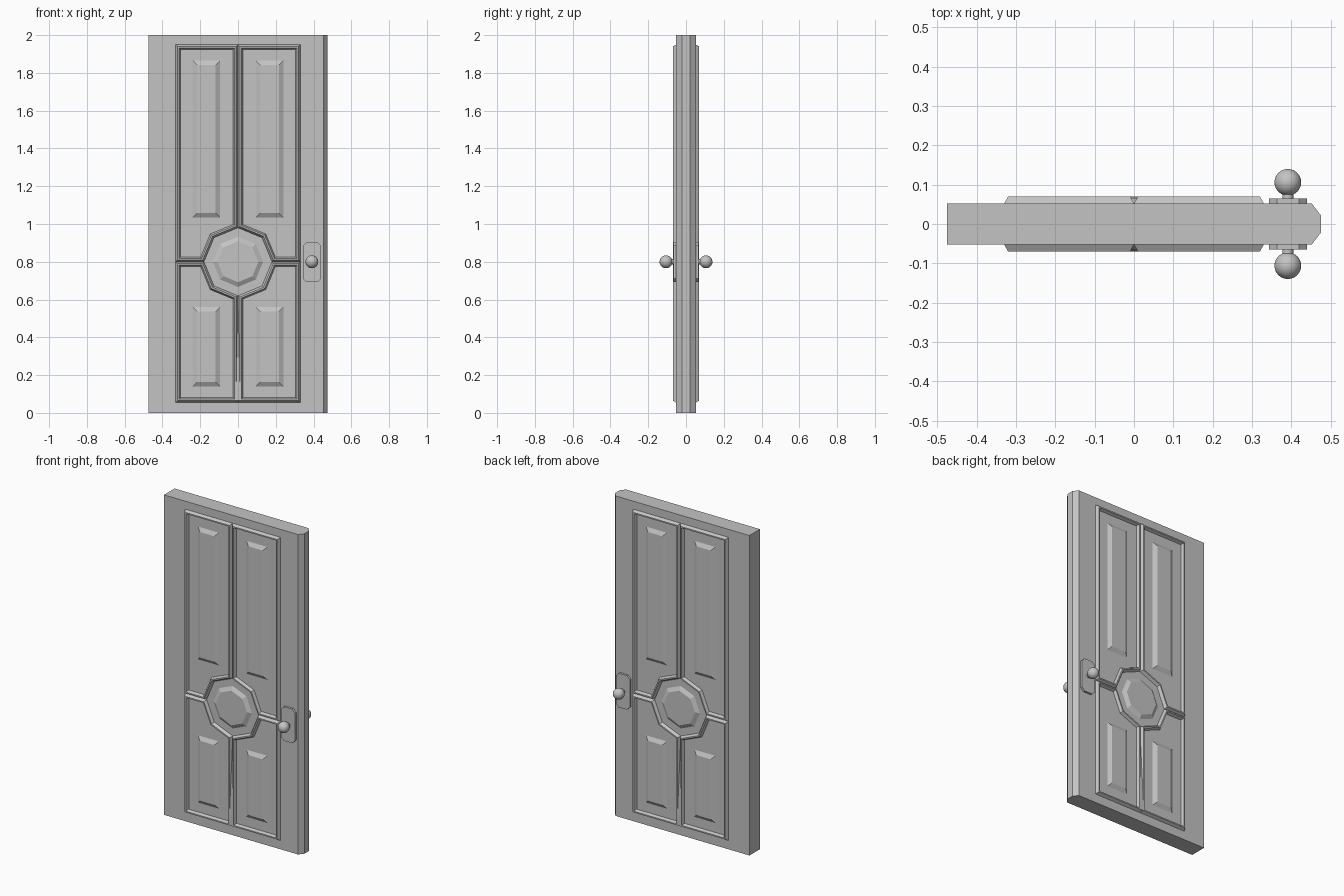
import bpy, bmesh, math
from mathutils import Vector

cube = bpy.data.objects.get("Cube")
if cube:
    bpy.data.objects.remove(cube, do_unlink=True)

grey = bpy.data.materials.new("door grey")
grey.use_nodes = True
COLOUR = (0.55, 0.55, 0.55, 1)
grey.diffuse_color = COLOUR
grey.node_tree.nodes["Principled BSDF"].inputs["Base Color"].default_value = COLOUR

FACE = 0.052    # half thickness of the slab
RIDGE = 0.07    # height of the mouldings
MID = 0.8       # height of medallion and knobs


def finish(name, bm):
    bmesh.ops.recalc_face_normals(bm, faces=bm.faces)
    mesh = bpy.data.meshes.new(name)
    bm.to_mesh(mesh)
    bm.free()
    mesh.materials.append(grey)
    obj = bpy.data.objects.new(name, mesh)
    bpy.context.collection.objects.link(obj)
    return obj


def inset(points, d):
    """Mitred inset of a counter-clockwise outline."""
    out = []
    for i, p in enumerate(points):
        p = Vector(p)
        a = (p - Vector(points[i - 1])).normalized()
        b = (Vector(points[(i + 1) % len(points)]) - p).normalized()
        na, nb = Vector((-a.y, a.x)), Vector((-b.y, b.x))
        out.append(p + (na + nb) * (d / (1 + na.dot(nb))))
    return out


def relief(name, outline, profile, side, flip=1, closed=True):
    """Sweep an (inset, height) profile round an outline in x and z."""
    bm = bmesh.new()
    rings = [[bm.verts.new((flip * p[0], side * y, p[1])) for p in inset(outline, d)]
             for d, y in profile]
    loops = list(zip(rings, rings[1:]))
    if closed:
        bm.faces.new(rings[0])
        bm.faces.new(rings[-1])
    else:
        loops.append((rings[-1], rings[0]))
    for lo, hi in loops:
        for i in range(len(lo)):
            j = (i + 1) % len(lo)
            bm.faces.new((lo[i], lo[j], hi[j], hi[i]))
    return finish(name, bm)


def box(x0, x1, z0, z1):
    return [(x0, z0), (x1, z0), (x1, z1), (x0, z1)]


def octagon(r):
    return [(r * math.cos(k * math.pi / 4), MID + r * math.sin(k * math.pi / 4))
            for k in range(8)]


# Slab with a chamfered closing edge
bm = bmesh.new()
plan = [(-0.475, -FACE), (0.452, -FACE), (0.475, -0.022),
        (0.475, 0.022), (0.452, FACE), (-0.475, FACE)]
base = bm.faces.new([bm.verts.new((x, y, 0)) for x, y in plan])
ext = bmesh.ops.extrude_face_region(bm, geom=[base])
bmesh.ops.translate(bm, vec=(0, 0, 2),
                    verts=[v for v in ext["geom"] if isinstance(v, bmesh.types.BMVert)])
finish("door_slab", bm)

# Quadrant outlines, each with a corner cut away around the medallion
R = 0.18
C = R * math.sqrt(0.5)
upper = [(R, MID), (0.33, MID), (0.33, 1.95), (0, 1.95), (0, MID + R), (C, MID + C)]
lower = [(0, 0.055), (0.33, 0.055), (0.33, MID), (R, MID), (C, MID - C), (0, MID - R)]
moulding = [(0, FACE - 0.004), (0, FACE), (0.01, RIDGE),
            (0.018, RIDGE), (0.026, FACE), (0.026, FACE - 0.004)]
raised = [(0, FACE - 0.01), (0, FACE), (0.023, 0.066)]

for side, face in ((-1, "front"), (1, "back")):
    for flip, hand in ((-1, "right"), (1, "left")):
        tag = face + "_" + hand
        relief(tag + "_upper_moulding", upper, moulding, side, flip, closed=False)
        relief(tag + "_lower_moulding", lower, moulding, side, flip, closed=False)
        relief(tag + "_upper_panel", box(0.095, 0.24, 1.035, 1.865), raised, side, flip)
        relief(tag + "_lower_panel", box(0.095, 0.24, 0.14, 0.56), raised, side, flip)

    # Central medallion
    relief(face + "_medallion", octagon(0.133), raised, side)

    # Sloping infill that closes the lower centre groove towards the bottom
    bm = bmesh.new()
    outline = [(FACE, 0.06), (RIDGE, 0.065), (RIDGE, 0.13), (FACE, 0.61)]
    ends = [[bm.verts.new((x, side * y, z)) for y, z in outline] for x in (-0.01, 0.01)]
    for end in ends:
        bm.faces.new(end)
    for i in range(4):
        j = (i + 1) % 4
        bm.faces.new((ends[0][i], ends[0][j], ends[1][j], ends[1][i]))
    finish(face + "_groove_infill", bm)

    # Lock plate with clipped corners
    x0, x1, z0, z1, c = 0.343, 0.44, 0.692, 0.905, 0.02
    plate = [(x0 + c, z0), (x1 - c, z0), (x1, z0 + c), (x1, z1 - c),
             (x1 - c, z1), (x0 + c, z1), (x0, z1 - c), (x0, z0 + c)]
    relief(face + "_lock_plate", plate, [(0, 0.045), (0, 0.065)], side)

    # Knob and stem
    bpy.ops.mesh.primitive_cylinder_add(vertices=16, radius=0.014, depth=0.05,
                                        location=(0.391, side * 0.07, MID),
                                        rotation=(math.pi / 2, 0, 0))
    bpy.context.object.name = face + "_knob_stem"
    bpy.context.object.data.materials.append(grey)
    bpy.ops.object.shade_smooth_by_angle()
    bpy.ops.mesh.primitive_uv_sphere_add(segments=24, ring_count=16, radius=0.034,
                                         location=(0.391, side * 0.106, MID))
    bpy.context.object.name = face + "_knob"
    bpy.context.object.data.materials.append(grey)
    bpy.ops.object.shade_smooth()
